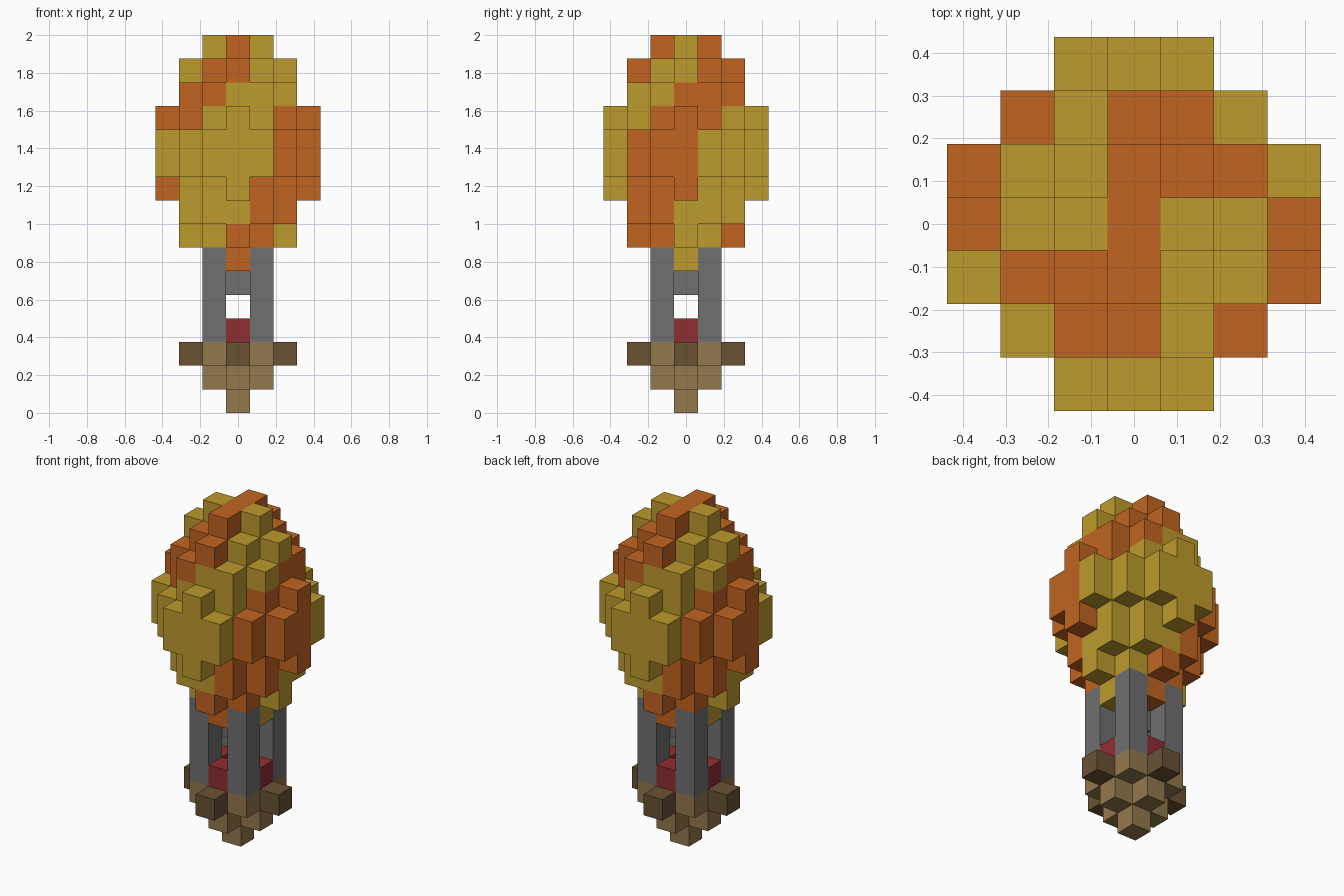
import bpy
import bmesh
import math
from mathutils import Vector

if "Cube" in bpy.data.objects:
    bpy.data.objects.remove(bpy.data.objects["Cube"], do_unlink=True)

UNIT = 0.125


def make_material(name, rgb):
    mat = bpy.data.materials.new(name)
    mat.use_nodes = True
    colour = (*rgb, 1)
    mat.diffuse_color = colour
    mat.node_tree.nodes["Principled BSDF"].inputs["Base Color"].default_value = colour
    return mat


MATERIALS = {
    "yellow": make_material("mustard_yellow", (0.515, 0.328, 0.026)),
    "orange": make_material("burnt_orange", (0.533, 0.127, 0.015)),
    "grey": make_material("rope_grey", (0.162, 0.162, 0.162)),
    "red": make_material("rim_red", (0.283, 0.026, 0.030)),
    "dark": make_material("dark_wood", (0.144, 0.084, 0.034)),
    "tan": make_material("light_wood", (0.292, 0.188, 0.076)),
}


def plan(reach, width):
    """Stepped diamond of grid cells, clipped to a square."""
    span = range(-width, width + 1)
    return {(x, y) for x in span for y in span if abs(x) + abs(y) <= reach}


def ring(cells):
    """Outer cells of a plan, in order around the upright axis from -x."""
    sides = ((1, 0), (-1, 0), (0, 1), (0, -1))
    edge = [c for c in cells
            if any((c[0] + dx, c[1] + dy) not in cells for dx, dy in sides)]
    return sorted(edge, key=lambda c: math.atan2(-c[1], -c[0]) % math.tau)


# Envelope: each layer has a reach, a width and the colours of half its ring
LAYERS = [
    (1, 1, "YO"), (2, 2, "YYOO"), (3, 2, "YYYYOO"), (3, 3, "OYYYOO"),
    (4, 3, "OYYYYYOO"), (4, 3, "OYYYYYOO"), (3, 3, "OOYYYO"),
    (3, 2, "OOOYYY"), (2, 2, "YOOY"), (1, 1, "YO"),
]
envelope = {}
for z, (reach, width, pattern) in enumerate(LAYERS, start=6):
    cells = plan(reach, width)
    for x, y in cells:
        envelope[x, y, z] = "orange"
    for i, (x, y) in enumerate(ring(cells)):
        letter = pattern[i % len(pattern)]
        envelope[x, y, z] = "yellow" if letter == "Y" else "orange"

# Basket: stepped wooden base with dark outer blocks
basket = {}
for z in range(3):
    for x, y in plan(z, z):
        basket[x, y, z] = "dark" if max(abs(x), abs(y)) == 2 else "tan"

parts = {
    "envelope": envelope,
    "basket": basket,
    "basket_rim": {(x, y, 3): "red" for x, y in ring(plan(1, 1))},
    "burner": {(0, 0, 5): "grey"},
}

# Corner ropes
for x, side in ((-1, "right"), (1, "left")):
    for y, end in ((-1, "front"), (1, "back")):
        parts[f"{end}_{side}_rope"] = {(x, y, z): "grey" for z in range(3, 7)}

filled = set().union(*parts.values())
DIRECTIONS = [Vector([sign if i == axis else 0 for i in range(3)])
              for axis in range(3) for sign in (-1, 1)]


def build(name, cells):
    """Mesh the exposed faces of a set of coloured blocks."""
    mesh = bpy.data.meshes.new(name)
    slots = sorted(set(cells.values()))
    for key in slots:
        mesh.materials.append(MATERIALS[key])
    bm = bmesh.new()
    for cell, key in cells.items():
        centre = Vector(cell) + Vector((0, 0, 0.5))
        for d in DIRECTIONS:
            if tuple(int(a + b) for a, b in zip(cell, d)) in filled:
                continue
            u = Vector((d.z, d.x, d.y))
            v = d.cross(u)
            corners = (d - u - v, d + u - v, d + u + v, d - u + v)
            face = bm.faces.new([bm.verts.new((centre + c / 2) * UNIT) for c in corners])
            face.material_index = slots.index(key)
    bmesh.ops.remove_doubles(bm, verts=bm.verts, dist=UNIT / 100)
    bm.to_mesh(mesh)
    bm.free()
    bpy.context.collection.objects.link(bpy.data.objects.new(name, mesh))


for part_name, part_cells in parts.items():
    build(part_name, part_cells)
